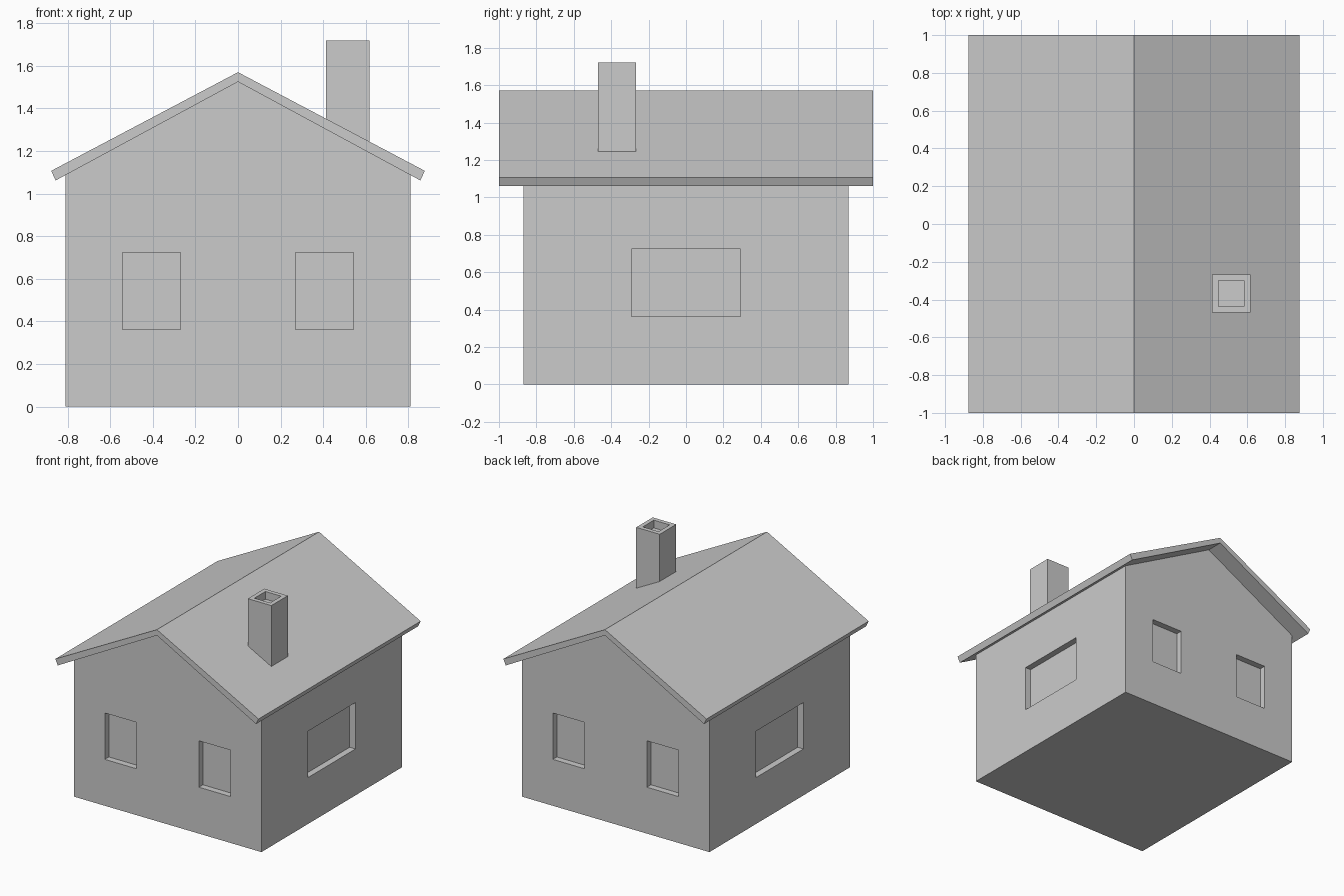
import bpy, bmesh
from mathutils import Matrix

if "Cube" in bpy.data.objects:
    bpy.data.objects.remove(bpy.data.objects["Cube"])


def finish(name, bm):
    bmesh.ops.recalc_face_normals(bm, faces=bm.faces[:])
    mesh = bpy.data.meshes.new(name)
    bm.to_mesh(mesh)
    bm.free()
    obj = bpy.data.objects.new(name, mesh)
    bpy.context.collection.objects.link(obj)
    return obj


def extrude_profile(name, points, half_depth):
    """Solid prism from an x-z outline, running along y."""
    bm = bmesh.new()
    face = bm.faces.new([bm.verts.new((x, -half_depth, z)) for x, z in points])
    ext = bmesh.ops.extrude_face_region(bm, geom=[face])["geom"]
    verts = [g for g in ext if isinstance(g, bmesh.types.BMVert)]
    bmesh.ops.translate(bm, verts=verts, vec=(0, 2 * half_depth, 0))
    return finish(name, bm)


def boxes(name, specs):
    """One mesh of boxes given as (centre, size)."""
    bm = bmesh.new()
    for centre, size in specs:
        m = Matrix.Translation(centre) @ Matrix.Diagonal((*size, 1))
        bmesh.ops.create_cube(bm, size=1, matrix=m)
    return finish(name, bm)


def carve(obj, cutter):
    """Subtract the cutter, then remove it."""
    cutter.hide_render = True
    mod = obj.modifiers.new("recess", "BOOLEAN")
    mod.operation = "DIFFERENCE"
    mod.solver = "EXACT"
    mod.object = cutter
    bpy.context.view_layer.objects.active = obj
    bpy.ops.object.modifier_apply(modifier=mod.name)
    bpy.data.objects.remove(cutter)


WALL_X, WALL_Y = 0.81, 0.868
RIDGE, UNDER = 1.57, 1.525
SLOPE = 0.54
RECESS = 0.05

# Gabled walls with recessed windows on all four sides
eave = UNDER - SLOPE * WALL_X
walls = extrude_profile("walls", [(-WALL_X, 0), (WALL_X, 0), (WALL_X, eave),
                                  (0, UNDER), (-WALL_X, eave)], WALL_Y)
windows = []
for s in (-1, 1):
    windows.append(((s * WALL_X, 0, 0.543), (2 * RECESS, 0.584, 0.362)))
    for x in (-0.406, 0.406):
        windows.append(((x, s * WALL_Y, 0.543), (0.272, 2 * RECESS, 0.362)))
carve(walls, boxes("window_cutter", windows))

# Roof slab with square-cut eaves
extrude_profile("roof", [(0, RIDGE), (0.877, 1.107), (0.856, 1.062), (0, UNDER),
                         (-0.856, 1.062), (-0.877, 1.107)], 1.0)

# Chimney, its foot sloped to sit in the roof, with a flue recess on top
CX, CY, TOP = 0.515, -0.368, 1.72
chimney = boxes("chimney", [((CX, CY, 1.47), (0.203, 0.203, 0.5))])
for v in chimney.data.vertices:
    if v.co.z < 1.47:
        v.co.z = RIDGE - 0.02 - 0.53 * v.co.x
carve(chimney, boxes("flue_cutter", [((CX, CY, TOP), (0.136, 0.136, 0.12))]))
